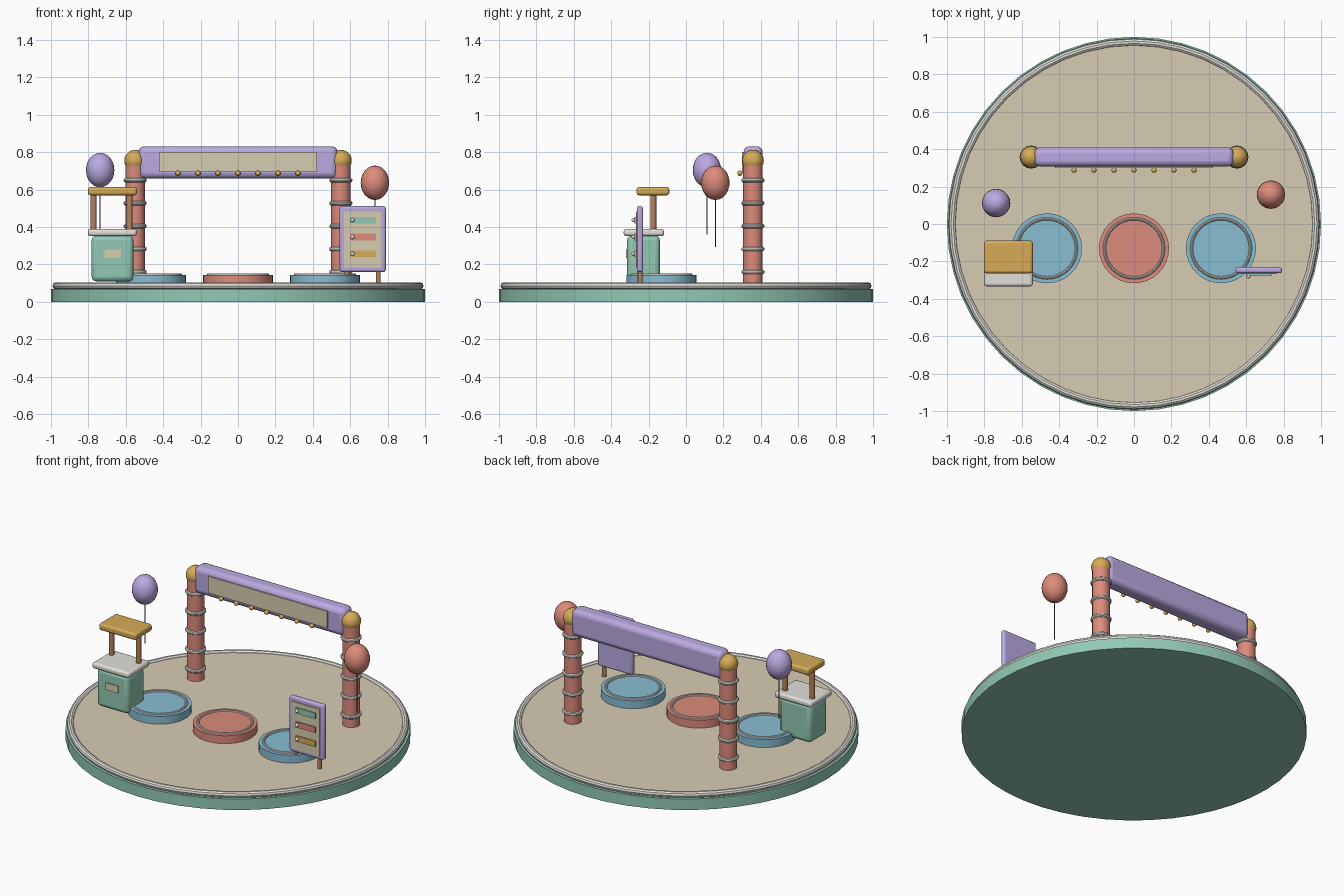
import bpy
import math
from mathutils import Vector

cube = bpy.data.objects.get("Cube")
if cube:
    bpy.data.objects.remove(cube, do_unlink=True)


def material(name, *srgb):
    m = bpy.data.materials.new(name)
    m.use_nodes = True
    colour = [(c / 255) ** 2.2 for c in srgb] + [1]
    m.diffuse_color = colour
    m.node_tree.nodes["Principled BSDF"].inputs["Base Color"].default_value = colour
    return m


sand = material("sand", 214, 203, 177)
mint = material("mint", 145, 200, 178)
cream = material("cream", 226, 223, 217)
coral = material("coral", 220, 138, 123)
blue = material("sky blue", 135, 188, 210)
lilac = material("lilac", 185, 168, 224)
gold = material("gold", 214, 170, 88)
wood = material("wood", 182, 130, 92)
cord = material("dark cord", 95, 75, 65)


def finish(name, mat):
    ob = bpy.context.object
    ob.name = name
    ob.data.materials.append(mat)
    bpy.ops.object.shade_smooth_by_angle(angle=math.radians(35))
    return ob


def box(name, mat, low, high, bevel=0.0):
    low, high = Vector(low), Vector(high)
    bpy.ops.mesh.primitive_cube_add(size=1, location=(low + high) / 2)
    ob = bpy.context.object
    ob.scale = high - low
    bpy.ops.object.transform_apply(location=False, rotation=False, scale=True)
    if bevel:
        mod = ob.modifiers.new("rounded edges", "BEVEL")
        mod.width = bevel
        mod.segments = 3
    return finish(name, mat)


def cylinder(name, mat, x, y, bottom, top, radius, sides=16):
    bpy.ops.mesh.primitive_cylinder_add(vertices=sides, radius=radius, depth=top - bottom,
                                        location=(x, y, (bottom + top) / 2))
    return finish(name, mat)


def ring(name, mat, x, y, z, major, minor, sides=32):
    bpy.ops.mesh.primitive_torus_add(major_radius=major, minor_radius=minor, major_segments=sides,
                                     minor_segments=10, location=(x, y, z))
    return finish(name, mat)


def ball(name, mat, x, y, z, radius, height=None):
    bpy.ops.mesh.primitive_uv_sphere_add(segments=20, ring_count=12, radius=1, location=(x, y, z))
    bpy.context.object.scale = (radius, radius, height or radius)
    bpy.ops.object.transform_apply(location=False, rotation=False, scale=True)
    return finish(name, mat)


# Round stage
DECK = 0.095
cylinder("stage_base", mint, 0, 0, 0, 0.07, 1, 48)
cylinder("stage_floor", sand, 0, 0, 0.06, DECK, 0.97, 48)
ring("stage_rim", cream, 0, 0, 0.086, 0.972, 0.02, 48)

# Three standing pads
for side, x, mat in (("right", -0.465, blue), ("middle", 0, coral), ("left", 0.465, blue)):
    cylinder(side + "_pad", mat, x, -0.13, DECK - 0.01, 0.145, 0.187, 32)
    ring(side + "_pad_ring", cream, x, -0.13, 0.145, 0.158, 0.008)

# Banded arch columns
ARCH_Y = 0.358
for side, x in (("right", -0.55), ("left", 0.55)):
    cylinder(side + "_column", coral, x, ARCH_Y, DECK - 0.01, 0.74, 0.052)
    for i in range(5):
        ring(f"{side}_column_band_{i + 1}", cream, x, ARCH_Y, 0.16 + 0.1225 * i, 0.05, 0.012, 16)
    ball(side + "_column_cap", gold, x, ARCH_Y, 0.755, 0.058)

# Arch header with sign panel and bulbs
box("arch_header", lilac, (-0.532, 0.308, 0.66), (0.532, 0.41, 0.832), 0.03)
box("header_panel", sand, (-0.422, 0.299, 0.695), (0.422, 0.31, 0.802))
for i in range(7):
    ball(f"header_bulb_{i + 1}", gold, 0.107 * (i - 3), 0.288, 0.688, 0.014)

# Ticket stall
box("stall_body", mint, (-0.782, -0.315, 0.11), (-0.56, -0.14, 0.355), 0.025)
box("stall_counter", cream, (-0.803, -0.333, 0.352), (-0.541, -0.117, 0.39), 0.014)
box("stall_plate", sand, (-0.715, -0.322, 0.235), (-0.625, -0.313, 0.28))
for side, x in (("right", -0.772), ("left", -0.58)):
    cylinder(f"stall_{side}_post", wood, x, -0.175, 0.38, 0.58, 0.016, 12)
box("stall_roof", gold, (-0.803, -0.264, 0.57), (-0.541, -0.089, 0.614), 0.014)

# Menu board
box("board_frame", lilac, (0.544, -0.263, 0.16), (0.79, -0.23, 0.512), 0.012)
box("board_panel", sand, (0.567, -0.268, 0.183), (0.765, -0.26, 0.484))
for i, mat in enumerate((gold, coral, mint)):
    z = 0.257 + 0.09 * i
    box(f"board_strip_{i + 1}", mat, (0.6, -0.275, z - 0.018), (0.738, -0.266, z + 0.018))
    ball(f"board_peg_{i + 1}", cream, 0.612, -0.28, z, 0.011)
for side, x in (("right", 0.583), ("left", 0.75)):
    cylinder(f"board_{side}_post", wood, x, -0.245, DECK - 0.01, 0.2, 0.013, 12)

# Balloons on strings
for side, mat, x, y, z, end in (("right", lilac, -0.737, 0.112, 0.705, 0.36),
                                ("left", coral, 0.732, 0.157, 0.637, 0.293)):
    ball(side + "_balloon", mat, x, y, z, 0.076, 0.092)
    cylinder(side + "_balloon_string", cord, x, y, end, z - 0.08, 0.003, 8)
